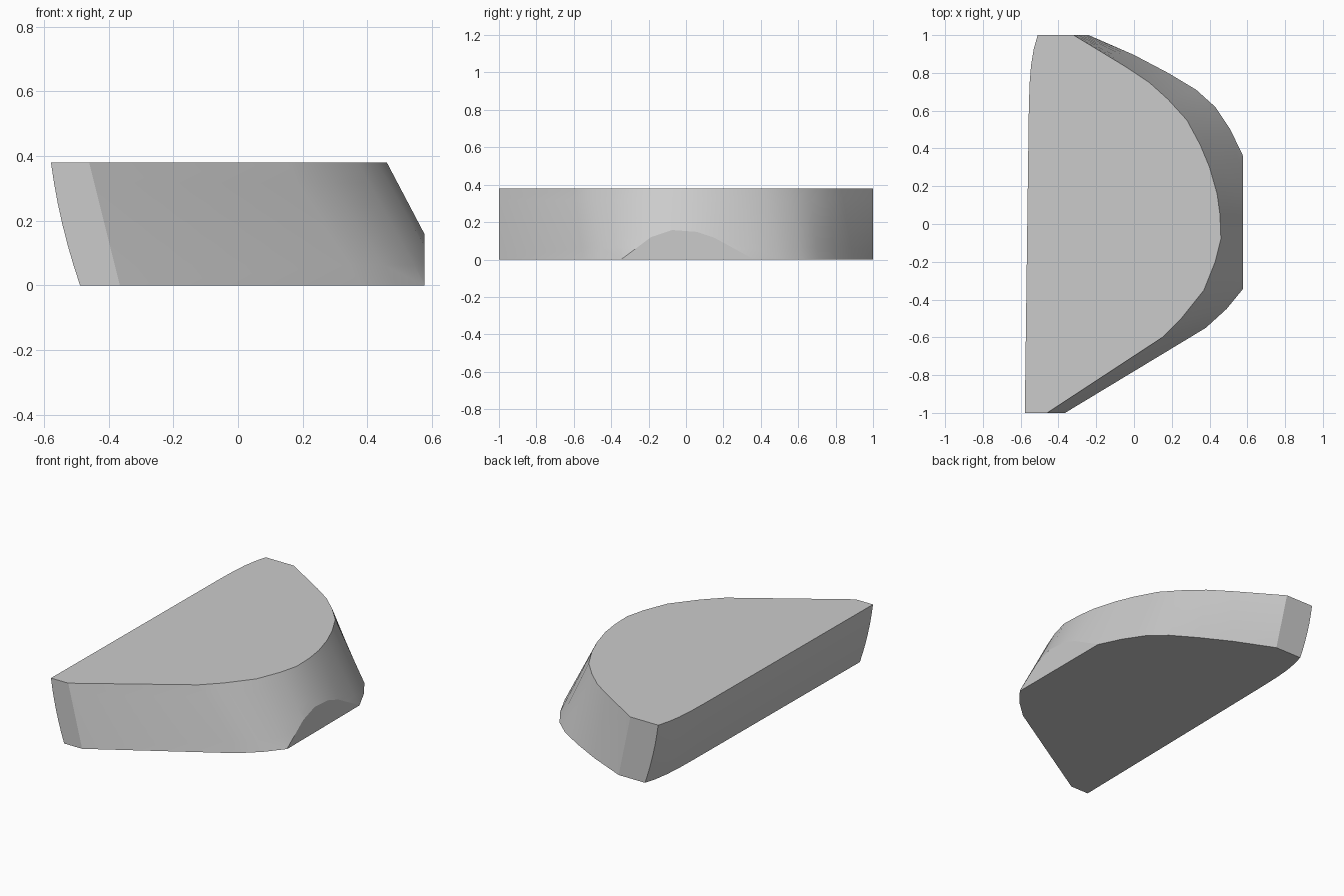
import bpy, bmesh, math

if "Cube" in bpy.data.objects:
    bpy.data.objects.remove(bpy.data.objects["Cube"])

HEIGHT = 0.38
CLIP_X = 0.577
LEVELS = 6

# Outline pairs: top x, top y, bottom x, bottom y
curved_side = [
    (-0.46, -1.0, -0.365, -1.0), (0.15, -0.60, 0.38, -0.55),
    (0.25, -0.50, 0.49, -0.45), (0.37, -0.35, 0.58, -0.34),
    (0.43, -0.20, 0.645, -0.18), (0.46, -0.08, 0.66, -0.07),
    (0.455, 0.05, 0.655, 0.06), (0.44, 0.16, 0.637, 0.15),
    (0.40, 0.30, 0.58, 0.355), (0.35, 0.42, 0.51, 0.50),
    (0.28, 0.55, 0.43, 0.62), (0.18, 0.66, 0.33, 0.71),
    (0.08, 0.75, 0.18, 0.80), (-0.04, 0.83, 0.0, 0.895),
    (-0.32, 1.0, -0.24, 1.0)]
straight_side = [(-0.51, 1.0), (-0.53, 0.93), (-0.545, 0.84), (-0.553, 0.74),
                 (-0.557, 0.6), (-0.565, 0.0), (-0.578, -1.0)]
outline = [(*p, 0.0) for p in curved_side]
outline += [(x, y, x + 0.09, y, 0.01) for x, y in straight_side]

# Slab lofted from the bottom outline to the top outline, left side bulging slightly
bm = bmesh.new()
rings = []
for i in range(LEVELS + 1):
    t = i / LEVELS
    rings.append([bm.verts.new((bx + (tx - bx) * t - bulge * 4 * t * (1 - t),
                                by + (ty - by) * t, HEIGHT * t))
                  for tx, ty, bx, by, bulge in outline])
n = len(outline)
for low, high in zip(rings, rings[1:]):
    for k in range(n):
        j = (k + 1) % n
        bm.faces.new((low[k], low[j], high[j], high[k]))
bm.faces.new(rings[-1])
bm.faces.new(rings[0][::-1])

# Flat cut on the right side
bmesh.ops.bisect_plane(bm, geom=bm.verts[:] + bm.edges[:] + bm.faces[:], dist=1e-5,
                       plane_co=(CLIP_X, 0, 0), plane_no=(1, 0, 0), clear_outer=True)
bmesh.ops.holes_fill(bm, edges=[e for e in bm.edges if e.is_boundary], sides=0)
bmesh.ops.recalc_face_normals(bm, faces=bm.faces[:])

mesh = bpy.data.meshes.new("rounded_slab")
bm.to_mesh(mesh)
bm.free()
slab = bpy.data.objects.new("rounded_slab", mesh)
bpy.context.collection.objects.link(slab)
bpy.context.view_layer.objects.active = slab
slab.select_set(True)
bpy.ops.object.shade_smooth_by_angle(angle=math.radians(20))
